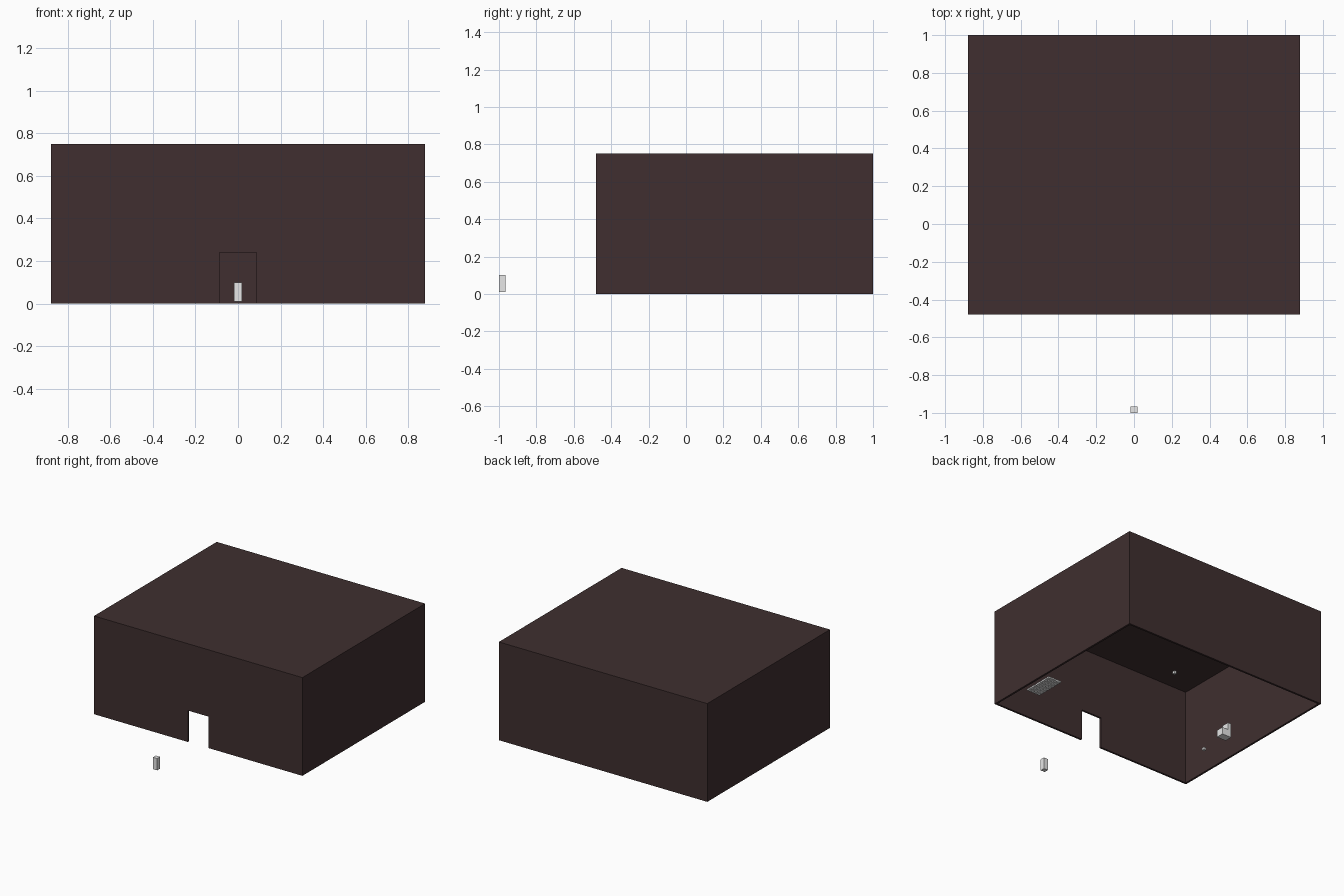
import bpy
import bmesh
from mathutils import Matrix, Vector

old = bpy.data.objects.get("Cube")
if old:
    bpy.data.objects.remove(old, do_unlink=True)


def material(name, rgb):
    m = bpy.data.materials.new(name)
    m.use_nodes = True
    m.diffuse_color = (*rgb, 1)
    m.node_tree.nodes["Principled BSDF"].inputs["Base Color"].default_value = (*rgb, 1)
    return m


BROWN = material("dark brown", (0.050, 0.028, 0.029))
PALE = material("pale grey", (0.8, 0.8, 0.8))


def finish(name, bm, mat):
    bmesh.ops.recalc_face_normals(bm, faces=bm.faces)
    me = bpy.data.meshes.new(name)
    bm.to_mesh(me)
    bm.free()
    me.materials.append(mat)
    ob = bpy.data.objects.new(name, me)
    bpy.context.collection.objects.link(ob)
    return ob


def add_box(bm, lo, hi):
    lo, hi = Vector(lo), Vector(hi)
    mat = Matrix.Translation((lo + hi) / 2) @ Matrix.Diagonal((*(hi - lo), 1))
    bmesh.ops.create_cube(bm, size=1, matrix=mat)


def box(name, lo, hi, mat):
    bm = bmesh.new()
    add_box(bm, lo, hi)
    return finish(name, bm, mat)


def prism(name, points, y0, y1, mat):
    """Extrude an x-z outline along y."""
    bm = bmesh.new()
    face = bm.faces.new([bm.verts.new((x, y0, z)) for x, z in points])
    ext = bmesh.ops.extrude_face_region(bm, geom=[face])
    verts = [g for g in ext["geom"] if isinstance(g, bmesh.types.BMVert)]
    bmesh.ops.translate(bm, verts=verts, vec=(0, y1 - y0, 0))
    return finish(name, bm, mat)


# Hall shell, open underneath
W, FRONT, BACK, TOP, T = 0.88, -0.48, 1.0, 0.75, 0.015
DOOR_W, DOOR_H = 0.088, 0.24
INNER_TOP = TOP - T

half = [(DOOR_W, DOOR_H), (DOOR_W, 0), (W, 0), (W, INNER_TOP)]
outline = half + [(-x, z) for x, z in reversed(half)]
prism("front_wall", outline, FRONT, FRONT + T, BROWN)
box("back_wall", (-W, BACK - T, 0), (W, BACK, INNER_TOP), BROWN)
for side, name in ((1, "left_wall"), (-1, "right_wall")):
    xs = sorted((side * W, side * (W - T)))
    box(name, (xs[0], FRONT + T, 0), (xs[1], BACK - T, INNER_TOP), BROWN)
box("roof", (-W, FRONT, INNER_TOP), (W, BACK, TOP), BROWN)

# Free-standing post in front of the doorway
box("entrance_post", (-0.018, -1.0, 0.01), (0.018, -0.965, 0.10), PALE)

# Low block of small tiles on the left side of the hall
bm = bmesh.new()
for i in range(4):
    for j in range(8):
        x, y = 0.71 + i * 0.029, -0.19 + j * 0.03
        add_box(bm, (x, y, 0.003), (x + 0.025, y + 0.026, 0.015))
finish("floor_tiles", bm, PALE)

# Seat with a raised back, facing the middle of the hall
seat = [(-0.70, 0), (-0.62, 0), (-0.62, 0.055), (-0.67, 0.055),
        (-0.67, 0.11), (-0.70, 0.11)]
prism("seat", seat, 0.17, 0.23, PALE)

# Two small stools
for name, x, y in (("back_stool", 0.18, 0.66), ("side_stool", -0.67, -0.03)):
    box(name, (x - 0.01, y - 0.01, 0), (x + 0.01, y + 0.01, 0.02), PALE)
